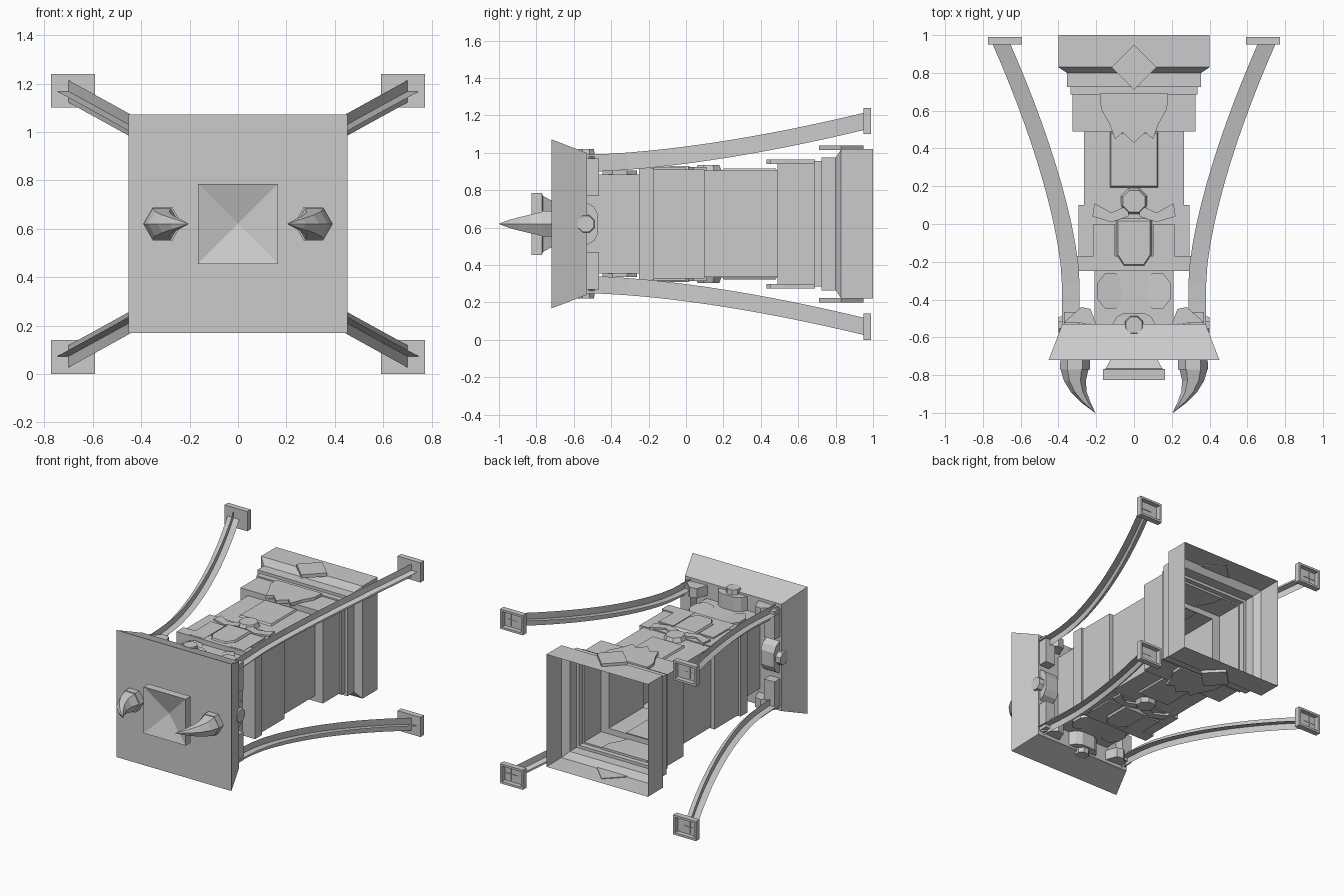
import bpy, bmesh, math
from mathutils import Vector

if "Cube" in bpy.data.objects:
    bpy.data.objects.remove(bpy.data.objects["Cube"])

MID = 0.62  # height of the long axis; parts are modelled around it


def finish(name, bm, mirror=""):
    bmesh.ops.recalc_face_normals(bm, faces=bm.faces)
    mesh = bpy.data.meshes.new(name)
    bm.to_mesh(mesh)
    bm.free()
    obj = bpy.data.objects.new(name, mesh)
    bpy.context.collection.objects.link(obj)
    obj.location.z = MID
    if mirror:
        mod = obj.modifiers.new("mirror", "MIRROR")
        mod.use_axis = [a in mirror for a in "xyz"]
        mod.use_mirror_merge = False
    return obj


def loft(name, rings, mirror="", cap_start=True, cap_end=True, closed=True):
    """Skin a series of equal-length point rings."""
    bm = bmesh.new()
    rows = [[bm.verts.new(p) for p in ring] for ring in rings]
    n = len(rows[0])
    for a, b in zip(rows, rows[1:]):
        for i in range(n if closed else n - 1):
            j = (i + 1) % n
            bm.faces.new((a[i], a[j], b[j], b[i]))
    if cap_start:
        bm.faces.new(rows[0])
    if cap_end:
        bm.faces.new(rows[-1])
    return finish(name, bm, mirror)


def rect(y, hx, hz, cx=0, cz=0):
    return [(cx + sx * hx, y, cz + sz * hz)
            for sx, sz in ((-1, -1), (1, -1), (1, 1), (-1, 1))]


def prism(name, outline, low, high, mirror="z", shrink=1.0, side=False):
    """Extrude an x-y outline outward; side=True turns it onto the x faces."""
    cx = sum(p[0] for p in outline) / len(outline)
    cy = sum(p[1] for p in outline) / len(outline)
    rings = []
    for h, s in ((low, 1.0), (high, shrink)):
        pts = [(cx + (x - cx) * s, cy + (y - cy) * s) for x, y in outline]
        rings.append([(h, y, x) if side else (x, y, h) for x, y in pts])
    return loft(name, rings, mirror)


def ngon(n, cx, cy, rx, ry, turn=0.5):
    return [(cx + rx * math.cos((i + turn) * math.tau / n),
             cy + ry * math.sin((i + turn) * math.tau / n)) for i in range(n)]


def box(x0, x1, y0, y1):
    return [(x0, y0), (x1, y0), (x1, y1), (x0, y1)]


# Stepped hollow body, open at the back
profile = [(-0.53, 0.21, 0.265), (-0.25, 0.21, 0.265),
           (-0.25, 0.31, 0.30), (-0.17, 0.31, 0.30),
           (-0.17, 0.295, 0.292), (0.10, 0.295, 0.292),
           (0.10, 0.265, 0.285), (0.49, 0.265, 0.285),
           (0.49, 0.325, 0.325), (0.685, 0.325, 0.325),
           (0.685, 0.335, 0.335), (0.725, 0.335, 0.335),
           (0.725, 0.355, 0.355), (0.80, 0.355, 0.355),
           (0.83, 0.40, 0.40), (1.0, 0.40, 0.40)]
loft("stepped_body", [rect(*p) for p in profile], cap_end=False)

# Flared front plate
loft("front_plate", [rect(-0.72, 0.452, 0.452), rect(-0.545, 0.385, 0.385),
                     rect(-0.53, 0.38, 0.38)])

# Square boss with a sunken pyramid
boss = [(-0.72, 0.125), (-0.765, 0.15), (-0.77, 0.165), (-0.825, 0.165)]
rings = [rect(y, h, h) for y, h in boss] + [[(0, -0.775, 0)] * 4]
loft("front_boss", rings, cap_end=False)

# Curved horns on hexagonal sockets


def hexagon(y, cx, r):
    return [(x, y, z) for x, z in ngon(6, cx, 0, r, r, 0)]


loft("horn_socket", [hexagon(-0.72, 0.312, 0.078), hexagon(-0.77, 0.312, 0.08)], "x")
horn = [(-0.77, 0.315, 0.074), (-0.83, 0.313, 0.058), (-0.89, 0.292, 0.042),
        (-0.945, 0.255, 0.025), (-1.0, 0.205, 0.001)]
loft("horn", [hexagon(*p) for p in horn], "x")

# Four curved struts with a cross section of two crossed blades
STEPS = 14
path = []
for i in range(STEPS + 1):
    y = -0.53 + 1.49 * i / STEPS
    x = 0.335 + 0.37 * max(0, (y + 0.3) / 1.26) ** 1.5
    z = 0.325 + 0.225 * (i / STEPS) ** 1.6
    path.append(Vector((x, y, z)))
for name, arm in (("strut_upright_blade", Vector((0, 0, 0.046))),
                  ("strut_flat_blade", Vector((0.047, 0, 0)))):
    loft(name, [[p - arm, p, p + arm] for p in path], "xz", False, False, False)

# Hollow square feet at the strut ends
foot = [(0.95, 0.09, 0.07), (0.99, 0.09, 0.07), (0.99, 0.075, 0.055), (0.957, 0.075, 0.055)]
loft("strut_foot", [rect(y, hx, hz, 0.682, 0.55) for y, hx, hz in foot], "xz")

# Corner clips holding the struts to the plate
prism("corner_clip", box(0.29, 0.37, -0.53, -0.465), 0.15, 0.35, "xz")
prism("corner_gusset", [(0.2, -0.53), (0.23, -0.45), (0.28, -0.44), (0.37, -0.52)],
      0.29, 0.36, "xz")

# Studs and brackets around the back edge of the plate
bracket = [(-0.12, -0.54), (-0.09, -0.49), (-0.05, -0.47),
           (0.05, -0.47), (0.09, -0.49), (0.12, -0.54)]
for label, side, axis in (("top_bottom", False, "z"), ("side", True, "x")):
    prism(label + "_bracket", bracket, 0.26, 0.365, axis, side=side)
    prism(label + "_stud", ngon(8, 0, -0.535, 0.055, 0.055), 0.33, 0.40,
          axis, 0.85, side)

# Diamonds and notched shields on the top and bottom
prism("rim_diamond", ngon(4, 0, 0.83, 0.12, 0.12, 0), 0.395, 0.42)
half = [(0.18, 0.69), (0.175, 0.61), (0.13, 0.53), (0.10, 0.45), (0.06, 0.485)]
shield = half + [(0, 0.43)] + [(-x, y) for x, y in reversed(half)]
prism("notched_shield", shield, 0.32, 0.345)

# Raised panel and side rails of the long section
prism("raised_panel", box(-0.13, 0.13, 0.19, 0.49), 0.28, 0.297, shrink=0.93)

# Central mask: crest, wings, tongue and eyes
prism("crest_stud", ngon(8, 0, 0.12, 0.078, 0.078), 0.28, 0.315, shrink=0.8)
prism("crest_wing", [(0.03, 0.10), (0.12, 0.06), (0.21, 0.11), (0.22, 0.04),
                     (0.12, 0.01), (0.03, 0.04)], 0.285, 0.304, "xz")
tongue = [(-0.1, 0.04), (0.1, 0.04), (0.1, -0.17), (0.06, -0.23), (-0.06, -0.23), (-0.1, -0.17)]
prism("tongue", tongue, 0.28, 0.31, shrink=0.85)
prism("cheek", box(0.10, 0.215, -0.24, 0.0), 0.28, 0.302, "xz")

# Tilted eyes, sloping toward the centre line
bm_outline = ngon(8, 0.125, -0.355, 0.078, 0.1)
loft("eye", [[(x, y, 0.25) for x, y in bm_outline],
             [(x, y, 0.285 - max(0, 0.125 - x) * 0.35) for x, y in bm_outline]], "xz")
